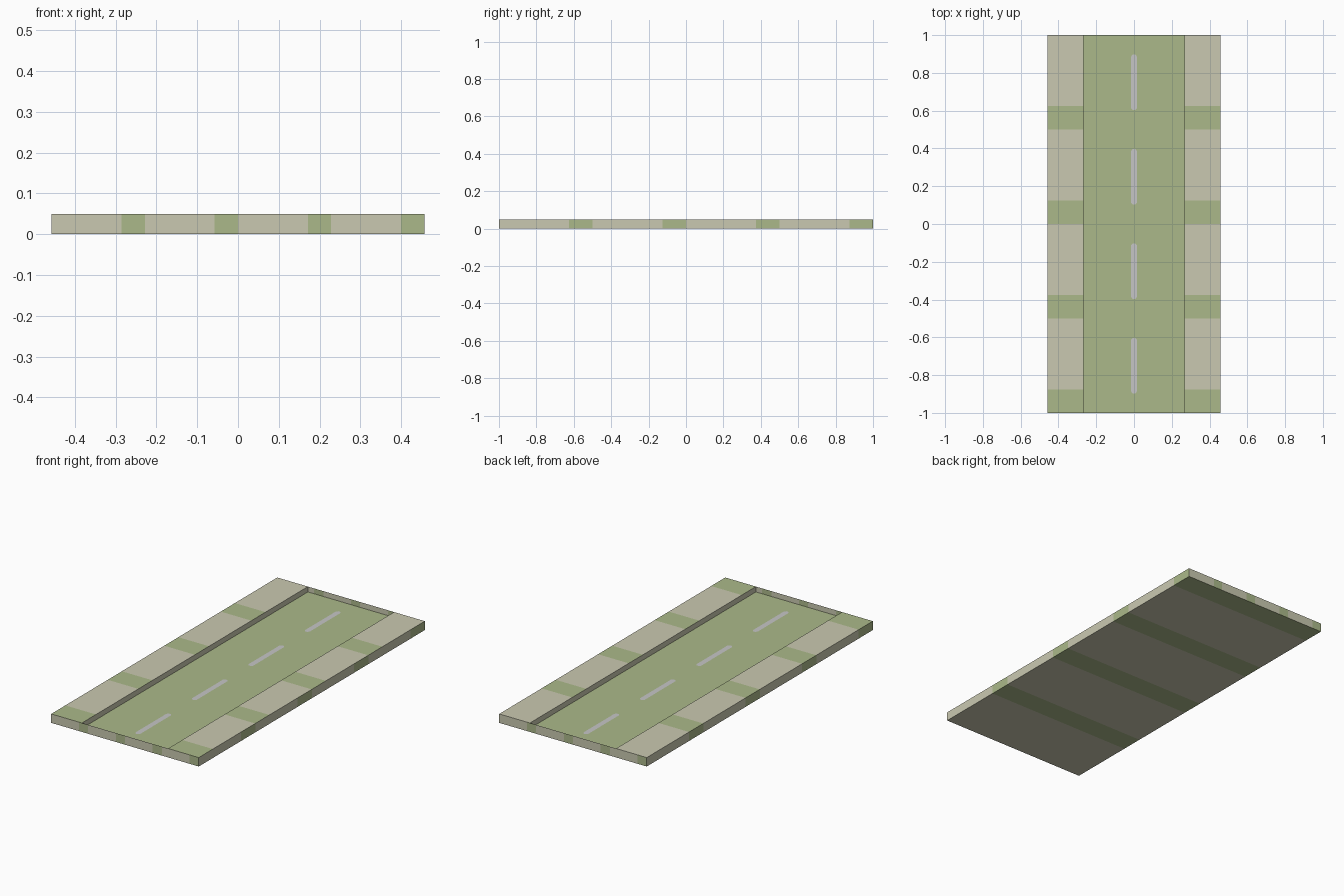
import bpy, bmesh
from mathutils import Vector

if "Cube" in bpy.data.objects:
    bpy.data.objects.remove(bpy.data.objects["Cube"])

W, L, H = 0.457, 1.0, 0.05      # half width, half length, slab height
R, ROAD_Z = 0.267, 0.02         # half width and height of the sunken road


def srgb(r, g, b):
    lin = [((c / 255 + 0.055) / 1.055) ** 2.4 for c in (r, g, b)]
    return (*lin, 1.0)


def material(name, rgb):
    m = bpy.data.materials.new(name)
    m.diffuse_color = srgb(*rgb)
    m.use_nodes = True
    m.node_tree.nodes["Principled BSDF"].inputs["Base Color"].default_value = m.diffuse_color
    return m


BEIGE = material("paving beige", (202, 201, 177))
GREEN = material("grass green", (171, 185, 138))
GREY = material("paint grey", (198, 198, 198))


def finish(bm, name, mats):
    bmesh.ops.remove_doubles(bm, verts=bm.verts, dist=1e-5)
    me = bpy.data.meshes.new(name)
    bm.to_mesh(me)
    bm.free()
    for m in mats:
        me.materials.append(m)
    ob = bpy.data.objects.new(name, me)
    bpy.context.collection.objects.link(ob)
    return ob


def quad(bm, o, u, v, mat=0):
    o, u, v = Vector(o), Vector(u), Vector(v)
    f = bm.faces.new([bm.verts.new(p) for p in (o, o + u, o + u + v, o + v)])
    f.material_index = mat


def banded(bm, o, u, v, green_first=False):
    """Panel of four repeats along u, a quarter of each repeat being green."""
    o, u = Vector(o), Vector(u)
    parts = [(0, 0.25, 1), (0.25, 1, 0)] if green_first else [(0, 0.75, 0), (0.75, 1, 1)]
    for i in range(4):
        for a, b, mat in parts:
            quad(bm, o + u * (i + a) / 4, u * (b - a) / 4, v, mat)


# Slab shell: outer walls, underside, sidewalks and inner kerb faces
bm = bmesh.new()
for s in (-1, 1):
    banded(bm, (s * W, s * -L, 0), (0, s * 2 * L, 0), (0, 0, H))      # long sides
    banded(bm, (s * W, s * L, 0), (-s * 2 * W, 0, 0), (0, 0, H))      # ends
    right = W if s > 0 else -R
    banded(bm, (right, -L, H), (0, 2 * L, 0), (R - W, 0, 0), True)    # sidewalk top
    quad(bm, (s * R, s * L, ROAD_Z), (0, -s * 2 * L, 0), (0, 0, H - ROAD_Z))  # kerb
banded(bm, (-W, -L, 0), (0, 2 * L, 0), (2 * W, 0, 0))                 # underside
finish(bm, "sidewalk_slab", [BEIGE, GREEN])

# Sunken road surface
bm = bmesh.new()
quad(bm, (-R, -L, ROAD_Z), (2 * R, 0, 0), (0, 2 * L, 0))
finish(bm, "road_surface", [GREEN])

# Centre line dashes with clipped corners
bm = bmesh.new()
for cy in (-0.75, -0.25, 0.25, 0.75):
    outline = [(0.007, -0.147), (0.015, -0.137), (0.015, 0.137), (0.007, 0.147)]
    outline += [(-x, -y) for x, y in outline]
    bm.faces.new([bm.verts.new((x, cy + y, ROAD_Z + 0.001)) for x, y in outline])
finish(bm, "lane_dashes", [GREY])
